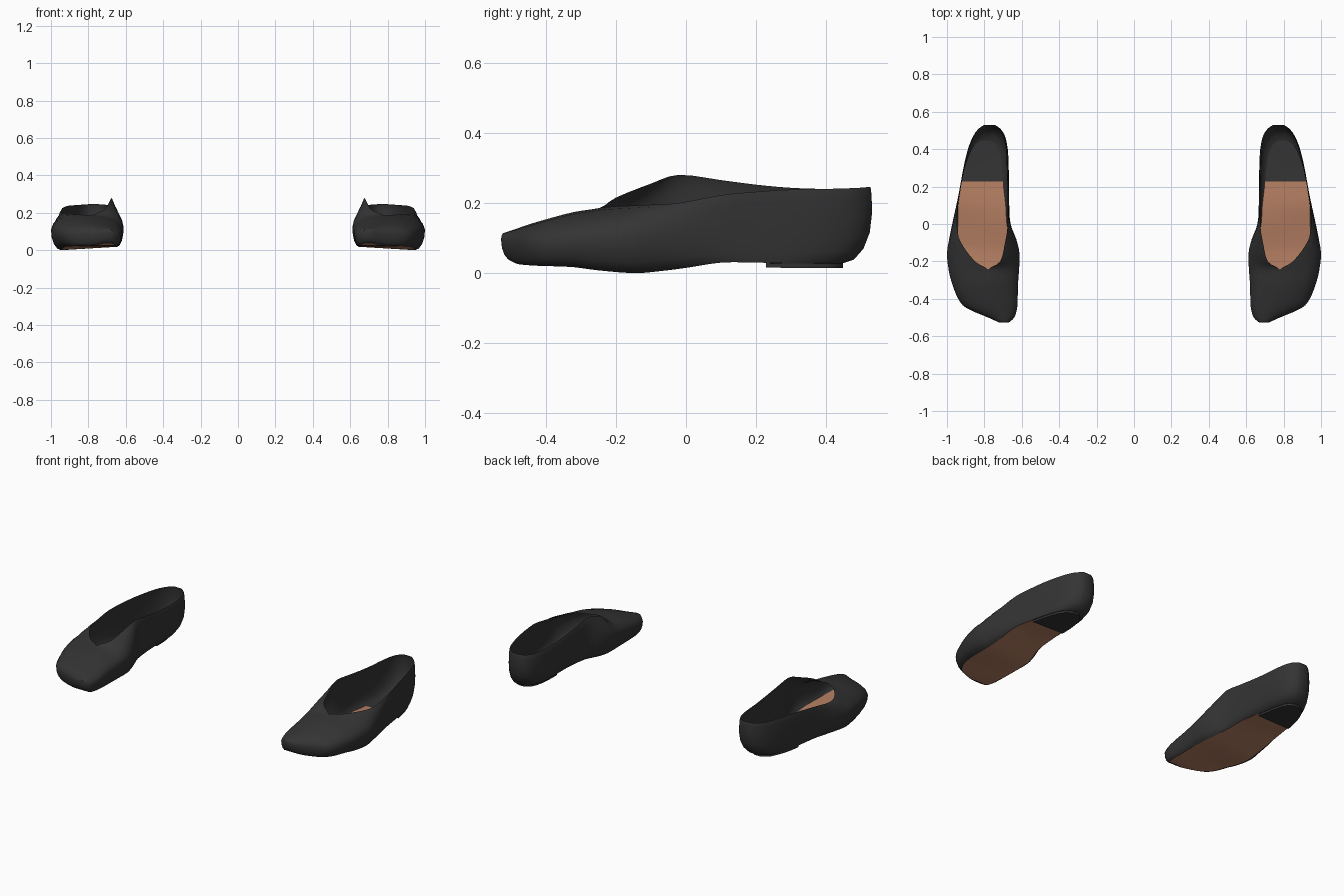
import bpy, bmesh, math
from mathutils import Vector

if "Cube" in bpy.data.objects:
    bpy.data.objects.remove(bpy.data.objects["Cube"])


def material(name, rgb):
    m = bpy.data.materials.new(name)
    m.diffuse_color = (*rgb, 1)
    m.use_nodes = True
    m.node_tree.nodes["Principled BSDF"].inputs["Base Color"].default_value = m.diffuse_color
    return m


BLACK = material("black leather", (0.034, 0.034, 0.034))
TAN = material("tan leather", (0.47, 0.215, 0.125))

# Stations from toe to heel: y, inner x, outer x, inner z, outer z
SOLE = [
    (-.495, .675, .72, .035, .035), (-.48, .658, .77, .026, .026),
    (-.44, .65, .86, .022, .022), (-.39, .646, .90, .02, .02),
    (-.32, .643, .922, .02, .017), (-.25, .643, .937, .02, .008),
    (-.15, .648, .945, .018, .0), (-.08, .662, .942, .024, .005),
    (0, .68, .942, .034, .015), (.1, .686, .94, .04, .03),
    (.2, .698, .925, .036, .03), (.28, .705, .91, .031, .028),
    (.35, .715, .89, .028, .028), (.41, .733, .862, .028, .028),
    (.435, .755, .835, .028, .028), (.447, .775, .81, .028, .028)]
BELLY = [
    (-.527, .67, .72, .095, .095), (-.50, .64, .78, .085, .085),
    (-.45, .625, .895, .09, .085), (-.40, .622, .94, .10, .09),
    (-.32, .62, .972, .11, .10), (-.25, .615, .99, .12, .105),
    (-.16, .612, 1.0, .125, .11), (-.08, .63, .988, .13, .11),
    (0, .66, .972, .14, .11), (.1, .667, .95, .14, .12),
    (.2, .668, .93, .14, .125), (.3, .67, .912, .14, .13),
    (.4, .675, .888, .14, .14), (.47, .69, .86, .15, .15),
    (.51, .715, .83, .16, .16), (.53, .745, .80, .17, .17)]
RIM = [
    (-.518, .695, .695, .115, .115), (-.49, .71, .71, .124, .124),
    (-.45, .74, .74, .138, .138), (-.40, .765, .765, .153, .153),
    (-.32, .775, .775, .174, .174), (-.245, .78, .78, .186, .186),
    (-.20, .715, .85, .215, .19), (-.10, .69, .925, .255, .195),
    (-.02, .677, .945, .28, .20), (.1, .676, .942, .265, .222),
    (.2, .677, .925, .252, .232), (.3, .68, .905, .243, .238),
    (.4, .685, .88, .24, .24), (.47, .70, .853, .242, .242),
    (.505, .72, .825, .244, .244), (.525, .75, .797, .246, .246)]
OPENING = 5     # station where the throat opens
SUB = 3         # spline steps between stations
STEPS = 4       # rows in each half of the side wall


def spline(table, t):
    """Smooth value of a station table at position t."""
    last = len(table) - 1
    i = min(int(t), last - 1)
    f = t - i
    a, b, c, d = (Vector(table[max(0, min(last, i + k))]) for k in (-1, 0, 1, 2))
    return b + .5 * f * (c - a + f * (2 * a - 5 * b + 4 * c - d + f * (3 * (b - c) + d - a)))


TS = [i / SUB for i in range((len(SOLE) - 1) * SUB + 1)]


def pair(v):
    return Vector((v[1], v[0], v[3])), Vector((v[2], v[0], v[4]))


def wall(s, b, r):
    """Side wall from sole edge over the bulge to the rim."""
    pts = []
    for k in range(STEPS + 1):
        a = math.pi / 2 * k / STEPS
        h, v = math.sin(a), 1 - math.cos(a)
        pts.append(Vector((s.x + (b.x - s.x) * h, s.y + (b.y - s.y) * h, s.z + (b.z - s.z) * v)))
    for k in range(1, STEPS + 1):
        a = math.pi / 2 * k / STEPS
        h, v = 1 - math.cos(a), math.sin(a)
        pts.append(Vector((b.x + (r.x - b.x) * h, b.y + (r.y - b.y) * h, b.z + (r.z - b.z) * v)))
    return pts


def grid(bm, rows):
    """Quads between successive rows of points."""
    vs = [[bm.verts.new(p) for p in row] for row in rows]
    for r0, r1 in zip(vs, vs[1:]):
        for j in range(len(r0) - 1):
            bm.faces.new((r0[j], r0[j + 1], r1[j + 1], r1[j]))


def finish(name, bm, mats):
    """Weld, mirror to make the pair, and shade."""
    bmesh.ops.remove_doubles(bm, verts=bm.verts, dist=.0004)
    bmesh.ops.recalc_face_normals(bm, faces=bm.faces)
    me = bpy.data.meshes.new(name)
    bm.to_mesh(me)
    bm.free()
    ob = bpy.data.objects.new(name, me)
    bpy.context.collection.objects.link(ob)
    for m in mats:
        me.materials.append(m)
    mirror = ob.modifiers.new("pair", 'MIRROR')
    mirror.use_mirror_merge = False
    bpy.ops.object.select_all(action='DESELECT')
    ob.select_set(True)
    bpy.context.view_layer.objects.active = ob
    bpy.ops.object.shade_smooth_by_angle(angle=math.radians(35))
    return ob


# Upper: inner and outer walls meeting along the vamp, closed at toe and heel
inner, outer = [], []
for t in TS:
    (si, so), (bi, bo), (ri, ro) = (pair(spline(tab, t)) for tab in (SOLE, BELLY, RIM))
    if t <= OPENING:
        ri = ro = (ri + ro) / 2
    inner.append(wall(si, bi, ri))
    outer.append(wall(so, bo, ro))
bm = bmesh.new()
grid(bm, inner)
grid(bm, [row[::-1] for row in outer])
grid(bm, [inner[-1], outer[-1]])
grid(bm, [outer[0][:-1], inner[0][:-1]])
tip = [bm.verts.new(p) for p in (inner[0][-2], outer[0][-2], inner[0][-1])]
bm.faces.new(tip)
finish("upper", bm, [BLACK])


def sole_row(t, drop=0.0, inset=0.0):
    a, b = pair(spline(SOLE, t))
    row = [a.lerp(b, inset + (1 - 2 * inset) * k / 6) for k in range(7)]
    return [p - Vector((0, 0, drop)) for p in row]


# Sole: tan sheet, black under the heel
bm = bmesh.new()
grid(bm, [sole_row(t) for t in TS])
for f in bm.faces:
    f.material_index = 1 if f.calc_center_median().y > .222 else 0
finish("sole", bm, [TAN, BLACK])

# Heel pad: thin slab beneath the back of the sole
heel_ts = [t for t in TS if spline(SOLE, t)[0] > .215]
top = [sole_row(t, .001, .02) for t in heel_ts]
low = [sole_row(t, .013, .02) for t in heel_ts]
bm = bmesh.new()
grid(bm, top)
grid(bm, low)
grid(bm, [top[0], low[0]])
grid(bm, [top[-1], low[-1]])
for side in (0, -1):
    grid(bm, [[r[side] for r in top], [r[side] for r in low]])
finish("heel_pad", bm, [BLACK])
